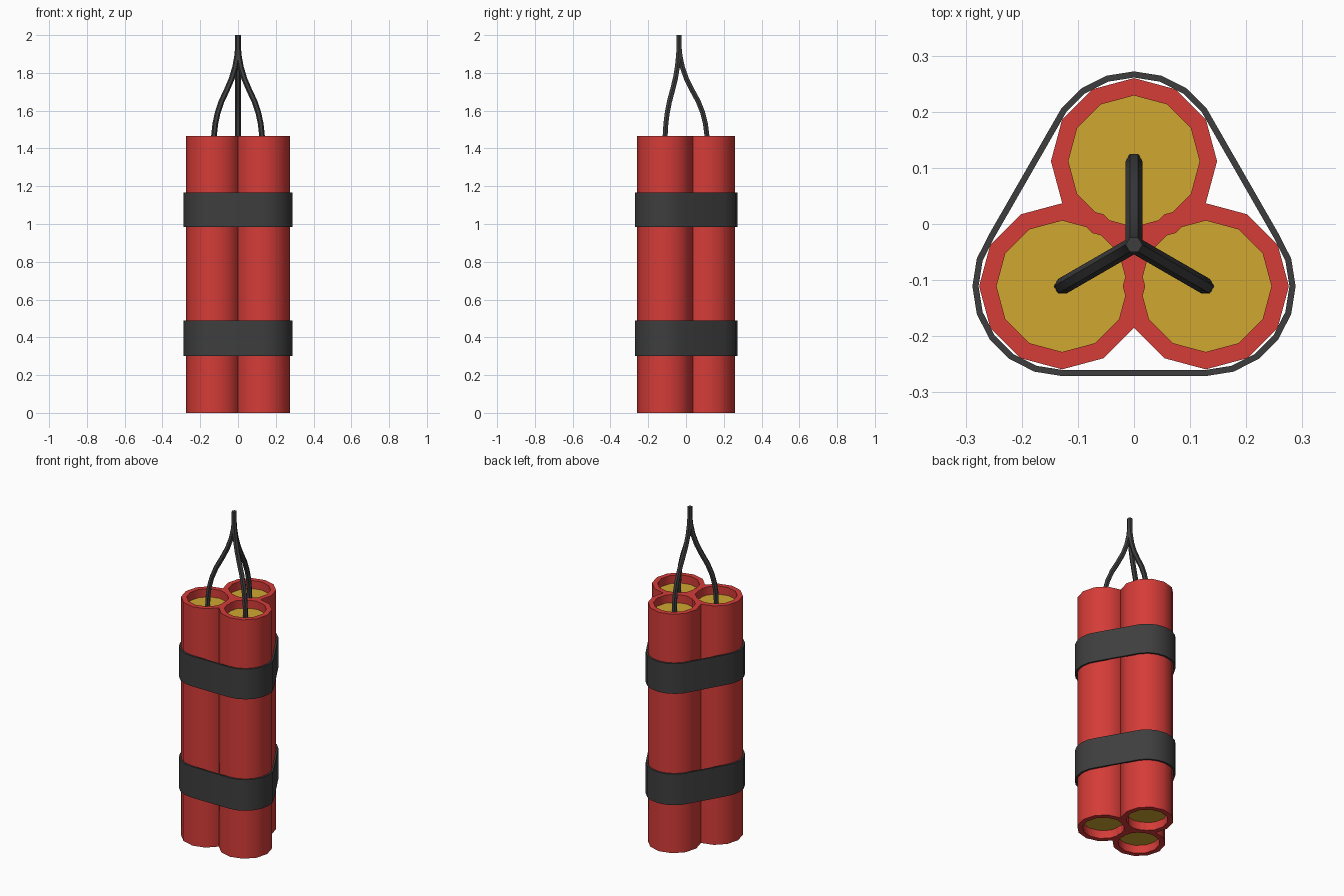
import bpy, bmesh, math
from mathutils import Vector

if "Cube" in bpy.data.objects:
    bpy.data.objects.remove(bpy.data.objects["Cube"])


def mat(name, rgb):
    m = bpy.data.materials.new(name)
    m.diffuse_color = (*rgb, 1)
    m.use_nodes = True
    m.node_tree.nodes["Principled BSDF"].inputs["Base Color"].default_value = m.diffuse_color
    return m


RED = mat("red paper", (0.66, 0.045, 0.039))
GOLD = mat("mustard filling", (0.63, 0.39, 0.03))
BLACK = mat("charcoal", (0.048, 0.048, 0.048))

CENTRES = [(0, 0.112), (-0.128, -0.111), (0.128, -0.111)]
MID = Vector((0, -0.037, 0))
HEIGHT = 1.465


def finish(name, bm, mats):
    bmesh.ops.recalc_face_normals(bm, faces=bm.faces)
    me = bpy.data.meshes.new(name)
    bm.to_mesh(me)
    bm.free()
    for m in mats:
        me.materials.append(m)
    ob = bpy.data.objects.new(name, me)
    bpy.context.collection.objects.link(ob)
    bpy.ops.object.select_all(action='DESELECT')
    ob.select_set(True)
    bpy.context.view_layer.objects.active = ob
    bpy.ops.object.shade_smooth_by_angle(angle=math.radians(40))
    return ob


def loft(bm, rings, closed=False):
    """Skin a list of point rings; cap the ends unless closed. Returns caps."""
    vs = [[bm.verts.new(p) for p in r] for r in rings]
    n = len(vs[0])
    pairs = list(zip(vs, vs[1:])) + ([(vs[-1], vs[0])] if closed else [])
    for a, b in pairs:
        for i in range(n):
            j = (i + 1) % n
            bm.faces.new((a[i], a[j], b[j], b[i]))
    return [] if closed else [bm.faces.new(vs[0]), bm.faces.new(vs[-1])]


def arc(cx, cy, r, z, sides, first, last):
    return [(cx + r * math.cos(2 * math.pi * i / sides),
             cy + r * math.sin(2 * math.pi * i / sides), z)
            for i in range(first, last)]


# Sticks: twelve-sided tubes with a recessed filling at both ends
R, RI, DEPTH = 0.148, 0.117, 0.05
profile = [(RI, DEPTH), (RI, 0), (R, 0), (R, HEIGHT), (RI, HEIGHT), (RI, HEIGHT - DEPTH)]
for k, (cx, cy) in enumerate(CENTRES):
    bm = bmesh.new()
    for cap in loft(bm, [arc(cx, cy, r, z, 12, 0, 12) for r, z in profile]):
        cap.material_index = 1
    finish(f"stick_{k + 1}", bm, [RED, GOLD])


# Straps: bands wrapped around the three sticks
def outline(r, z):
    spans = [(2, 9), (8, 16), (15, 23)]
    return [p for c, s in zip(CENTRES, spans) for p in arc(*c, r, z, 20, *s)]


for name, z0, z1 in (("lower_strap", 0.30, 0.49), ("upper_strap", 0.983, 1.168)):
    bm = bmesh.new()
    loft(bm, [outline(0.16, z0), outline(0.16, z1),
              outline(0.149, z1), outline(0.149, z0)], closed=True)
    finish(name, bm, [BLACK])

# Fuses: six-sided cords that curve inwards and join; (height, share of the way out)
PATH = [(1.41, 1), (1.47, 0.99), (1.53, 0.94), (1.59, 0.84), (1.65, 0.68), (1.71, 0.46),
        (1.77, 0.26), (1.83, 0.12), (1.89, 0.035), (1.94, 0), (2.0, 0)]
for k, c in enumerate(CENTRES):
    out = Vector((*c, 0)) - MID
    side = Vector((0, 0, 1)).cross(out).normalized()
    pts = [MID + out * f + Vector((0, 0, z)) for z, f in PATH]
    rings = []
    for i, p in enumerate(pts):
        if i in (0, len(pts) - 1):
            t = Vector((0, 0, 1))
        else:
            t = (pts[i + 1] - pts[i - 1]).normalized()
        w = t.cross(side)
        rings.append([p + 0.015 * (side * math.cos(a) + w * math.sin(a))
                      for a in (j * math.pi / 3 for j in range(6))])
    bm = bmesh.new()
    loft(bm, rings)
    ob = finish(f"fuse_{k + 1}", bm, [BLACK])
    ob.data.shade_smooth()
    bpy.ops.object.shade_smooth_by_angle(angle=math.radians(65))
